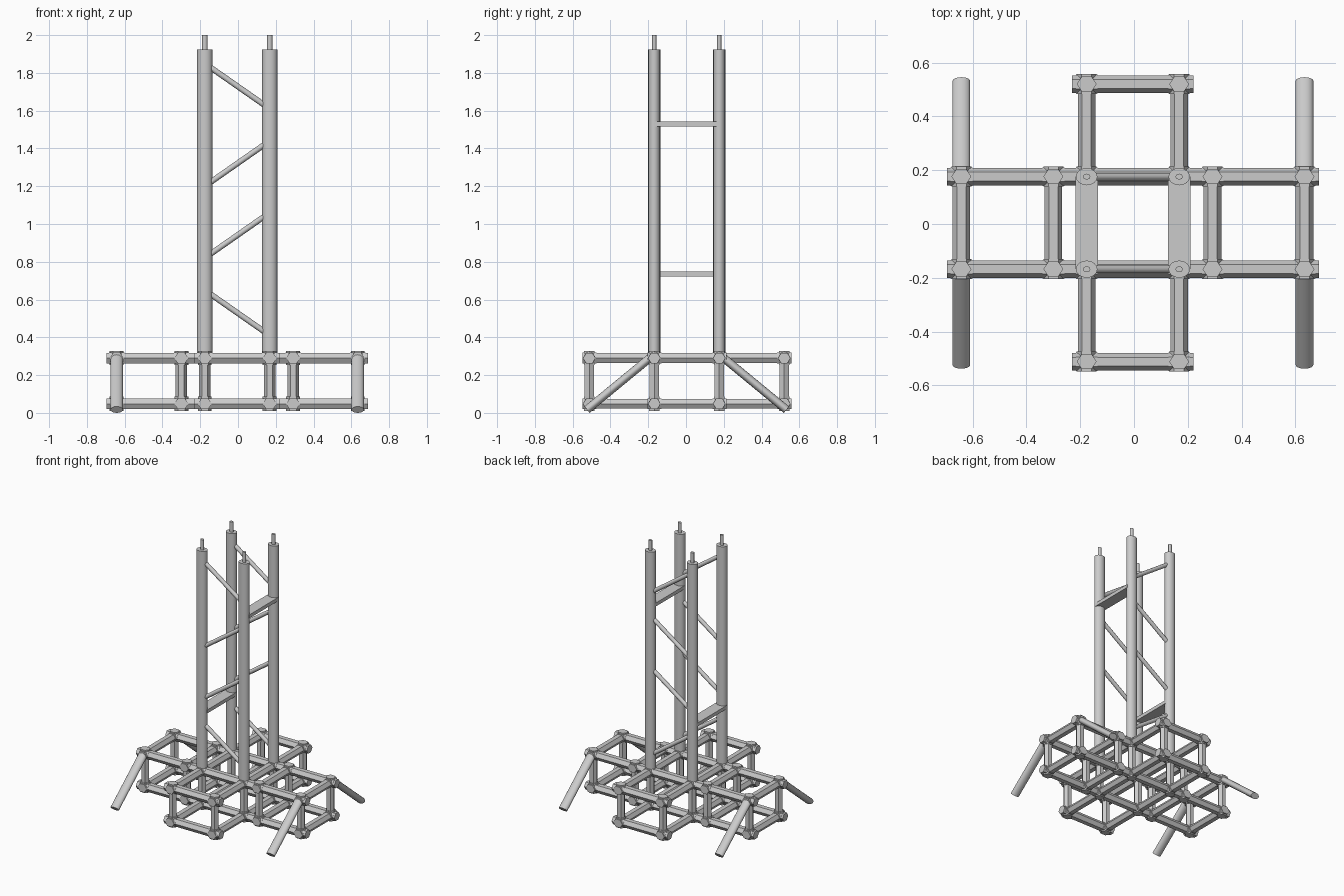
import bpy
from math import pi, cos, sin
from mathutils import Vector, Matrix

cube = bpy.data.objects.get("Cube")
if cube:
    bpy.data.objects.remove(cube)

steel = bpy.data.materials.new("grey_steel")
steel.use_nodes = True
GREY = (0.6, 0.6, 0.6, 1)
steel.diffuse_color = GREY
steel.node_tree.nodes["Principled BSDF"].inputs["Base Color"].default_value = GREY

OFFSET = Vector((-0.004, 0.004, 0))  # slight shift of the structure


def rod(name, a, b, ru, rv, sides=6, smooth=False, over=0.0):
    """Prism from a to b; ru is the radius sideways, rv the other radius."""
    a, b = Vector(a), Vector(b)
    d = (b - a).normalized()
    side = Vector((0, 1, 0)) if abs(d.x) > 0.99 else Vector((1, 0, 0))
    u = (side - d * side.dot(d)).normalized()
    v = d.cross(u)
    a, b = a - d * over + OFFSET, b + d * over + OFFSET
    verts = []
    for end in (a, b):
        for i in range(sides):
            t = 2 * pi * i / sides
            verts.append(end + u * cos(t) * ru + v * sin(t) * rv)
    faces = [(i, (i + 1) % sides, (i + 1) % sides + sides, i + sides)
             for i in range(sides)]
    faces += [tuple(reversed(range(sides))), tuple(range(sides, 2 * sides))]
    mesh = bpy.data.meshes.new(name)
    mesh.from_pydata(verts, [], faces)
    mesh.materials.append(steel)
    obj = bpy.data.objects.new(name, mesh)
    bpy.context.collection.objects.link(obj)
    if smooth:
        for p in mesh.polygons:
            p.use_smooth = len(p.vertices) == 4
        for e in mesh.edges:
            if abs((mesh.vertices[e.vertices[0]].co
                    - mesh.vertices[e.vertices[1]].co).dot(d)) < 1e-4:
                mesh.attributes.get("sharp_edge") or mesh.attributes.new(
                    "sharp_edge", "BOOLEAN", "EDGE")
                e.use_edge_sharp = True
    return obj


PX, PY = 0.172, 0.172            # tower legs
ARM_IN, ARM_OUT, ARM_Y = 0.296, 0.638, 0.516
LOW, HIGH = 0.048, 0.29          # truss levels
SIGNS = (-1, 1)

# Base truss: horizontal hexagonal bars on both levels
for z in (LOW, HIGH):
    for s in SIGNS:
        rod("cross_bar_long", (-ARM_OUT, s * PY, z), (ARM_OUT, s * PY, z),
            0.033, 0.032, over=0.054)
        rod("cross_bar_end", (-PX, s * ARM_Y, z), (PX, s * ARM_Y, z),
            0.033, 0.032, over=0.054)
        rod("depth_bar_long", (s * PX, -ARM_Y, z), (s * PX, ARM_Y, z),
            0.033, 0.030, over=0.037)
        for x in (ARM_IN, ARM_OUT):
            rod("depth_bar_arm", (s * x, -PY, z), (s * x, PY, z),
                0.033, 0.030, over=0.037)

# Upright posts and chunky joints at every truss corner
corners = [(x, PY) for x in (PX, ARM_IN, ARM_OUT)] + [(PX, ARM_Y)]
for cx, cy in corners:
    for sx in SIGNS:
        for sy in SIGNS:
            x, y = sx * cx, sy * cy
            rod("truss_post", (x, y, LOW), (x, y, HIGH), 0.030, 0.028)
            for z in (LOW, HIGH):
                rod("joint_upright", (x, y, z), (x, y, z + 1e-3),
                    0.037, 0.032, over=0.037)
                rod("joint_depth", (x, y, z), (x, y + 1e-3, z),
                    0.037, 0.033, over=0.037)
                rod("joint_cross", (x, y, z), (x + 1e-3, y, z),
                    0.035, 0.033, over=0.04)

# Four tower columns with pins on top
for sx in SIGNS:
    for sy in SIGNS:
        x, y = sx * PX, sy * PY
        rod("tower_column", (x, y, 0.32), (x, y, 1.925), 0.04, 0.032, 16, True)
        rod("column_pin", (x, y, 1.92), (x, y, 2.0), 0.014, 0.011, 8, True)

# Diagonal braces on the front and back of the tower
for y in (-PY, PY):
    for z_left, z_right in ((1.85, 1.61), (1.20, 1.44), (0.82, 1.06), (0.65, 0.41)):
        rod("diagonal_brace", (-PX, y, z_left), (PX, y, z_right),
            0.015, 0.015, 10, True)

# Flat side rungs, one low and one high
for x, z in ((-PX, 0.735), (PX, 1.53)):
    bpy.ops.mesh.primitive_cube_add(size=1, location=Vector((x, 0, z)) + OFFSET)
    rung = bpy.context.object
    rung.name = "side_rung"
    rung.data.transform(Matrix.Diagonal((0.084, 2 * PY, 0.026, 1)))
    rung.data.materials.append(steel)

# Sloping outrigger legs on both arms
for sx in SIGNS:
    for sy in SIGNS:
        rod("outrigger_leg", (sx * ARM_OUT, sy * PY, 0.31),
            (sx * ARM_OUT, sy * 0.528, 0.017), 0.033, 0.022, 16, True)
